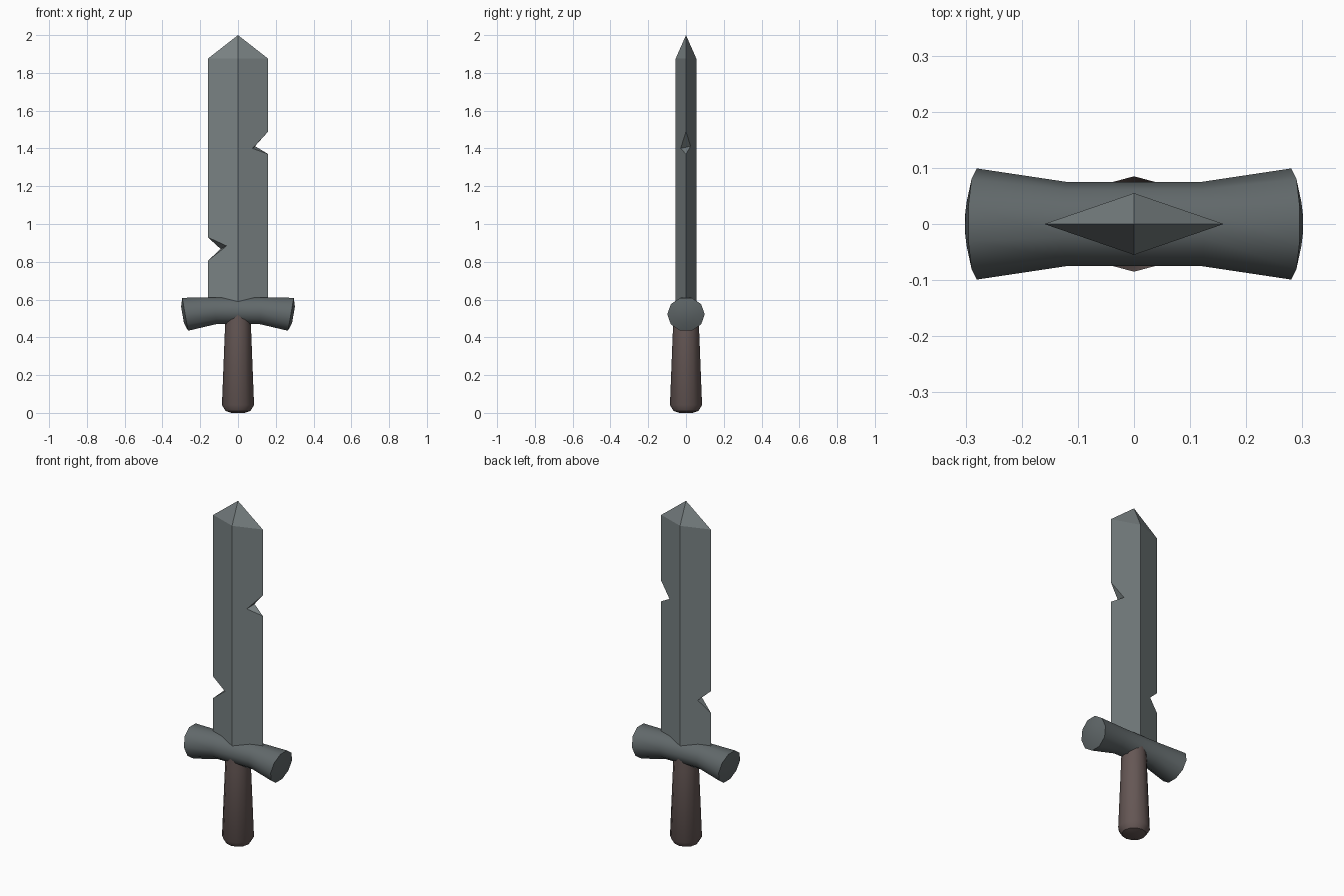
import bpy, bmesh
from math import sin, cos, pi, radians
from mathutils import Vector

if "Cube" in bpy.data.objects:
    bpy.data.objects.remove(bpy.data.objects["Cube"])


def material(name, rgb):
    m = bpy.data.materials.new(name)
    m.diffuse_color = (*rgb, 1)
    m.use_nodes = True
    m.node_tree.nodes["Principled BSDF"].inputs["Base Color"].default_value = m.diffuse_color
    return m


def finish(bm, name, mat, smooth=None):
    bmesh.ops.recalc_face_normals(bm, faces=bm.faces)
    mesh = bpy.data.meshes.new(name)
    bm.to_mesh(mesh)
    bm.free()
    ob = bpy.data.objects.new(name, mesh)
    bpy.context.collection.objects.link(ob)
    mesh.materials.append(mat)
    if smooth:
        bpy.ops.object.select_all(action='DESELECT')
        ob.select_set(True)
        bpy.context.view_layer.objects.active = ob
        bpy.ops.object.shade_smooth_by_angle(angle=radians(smooth))
    return ob


def loft(rings):
    """Skin a list of equal point rings and cap both ends."""
    bm = bmesh.new()
    vs = [[bm.verts.new(p) for p in ring] for ring in rings]
    n = len(vs[0])
    for a, b in zip(vs, vs[1:]):
        for i in range(n):
            j = (i + 1) % n
            bm.faces.new((a[i], a[j], b[j], b[i]))
    bm.faces.new(vs[0])
    bm.faces.new(vs[-1])
    return bm


blade_mat = material("blade_steel", (0.19, 0.22, 0.225))
guard_mat = material("guard_iron", (0.12, 0.14, 0.145))
grip_mat = material("grip_brown", (0.13, 0.095, 0.09))

# Blade: diamond section, one chipped notch per edge
W, T, Z0, ZS = 0.16, 0.055, 0.54, 1.875
bm = bmesh.new()
tip = bm.verts.new((0, 0, 2))
ridge = {s: (bm.verts.new((0, s * T, Z0)), bm.verts.new((0, s * T, ZS))) for s in (-1, 1)}
edge_bottom = {}
# side, notch low z, notch high z, front apex (x, z), back apex (x, z)
for sx, lo, hi, front, back in ((1, 1.37, 1.49, (0.077, 1.40), (0.09, 1.412)),
                                (-1, 0.805, 0.93, (0.06, 0.884), (0.092, 0.868))):
    bot, low, high, top = [bm.verts.new((sx * W, 0, z)) for z in (Z0, lo, hi, ZS)]
    edge_bottom[sx] = bot
    apex = {}
    for sy, (x, z) in ((-1, front), (1, back)):
        apex[sy] = bm.verts.new((sx * x, sy * T * (1 - x / W), z))
        r0, r1 = ridge[sy]
        bm.faces.new((r0, bot, low, apex[sy], r1))
        bm.faces.new((apex[sy], high, top, r1))
        bm.faces.new((r1, top, tip))
    bm.faces.new((low, apex[-1], apex[1]))
    bm.faces.new((high, apex[-1], apex[1]))
bm.faces.new((ridge[-1][0], edge_bottom[1], ridge[1][0], edge_bottom[-1]))
finish(bm, "blade", blade_mat)


# Crossguard: ten-sided flared bar with drooping, slightly domed ends
def guard_ring(x, z, ry, rz, tilt, out=0):
    t = radians(tilt)
    ring = []
    for i in range(10):
        a = 2 * pi * i / 10
        h = rz * sin(a)
        ring.append(Vector((x + h * sin(t) + out * cos(t), ry * cos(a),
                            z + h * cos(t) - out * sin(t))))
    return ring


half = [guard_ring(0.12, 0.541, 0.075, 0.075, 4),
        guard_ring(0.28, 0.522, 0.099, 0.093, 10),
        guard_ring(0.28, 0.522, 0.048, 0.045, 10, 0.014)]
mirrored = [[Vector((-p.x, p.y, p.z)) for p in ring] for ring in reversed(half)]
finish(loft(mirrored + half), "crossguard", guard_mat, 40)

# Grip: twelve-sided, widening to a rounded butt
profile = [(0.035, 0), (0.066, 0.01), (0.085, 0.042), (0.069, 0.45), (0.067, 0.54)]
rings = [[(r * cos(pi * i / 6), r * sin(pi * i / 6), z) for i in range(12)] for r, z in profile]
finish(loft(rings), "grip", grip_mat, 35)
